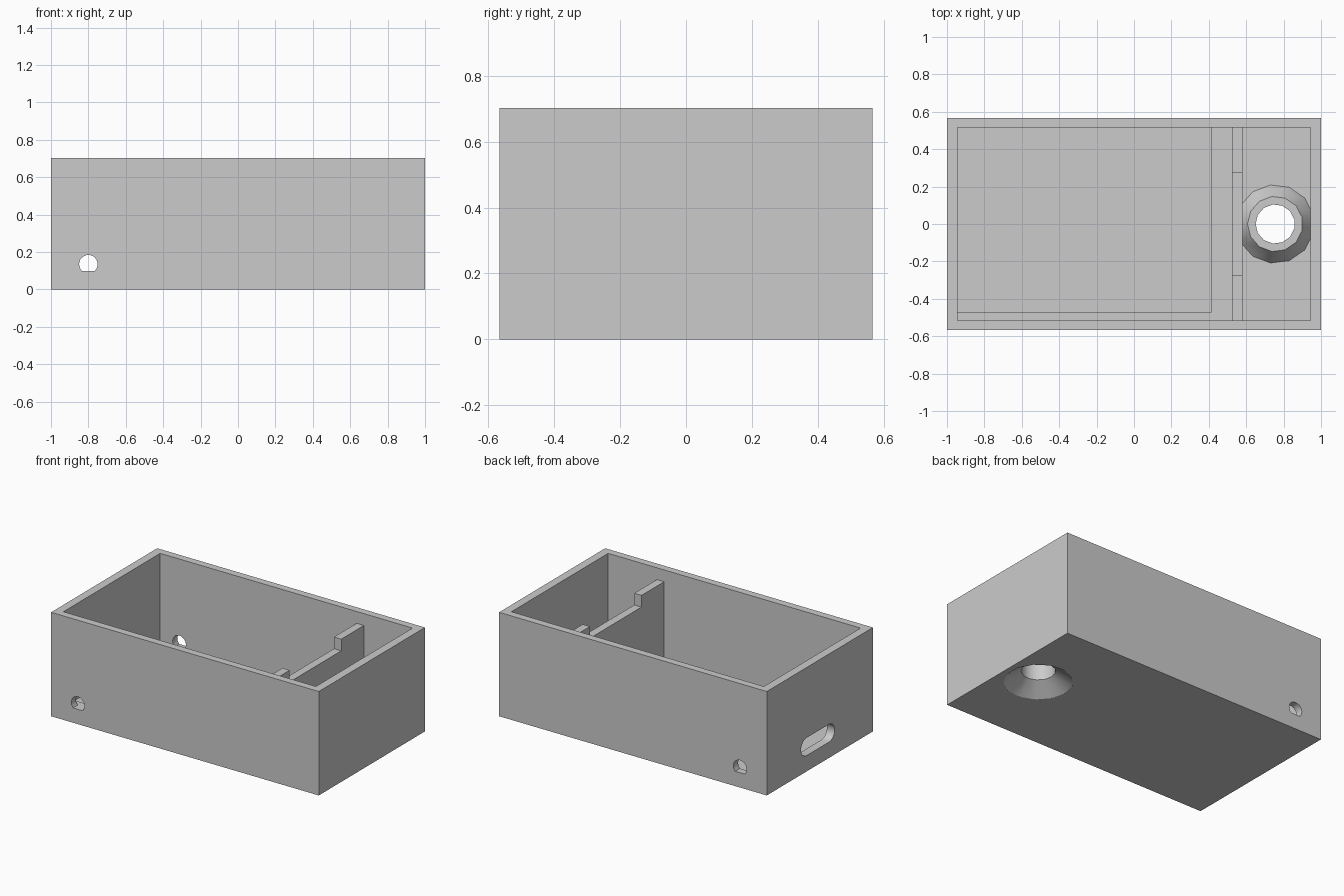
import bpy, bmesh, math
from mathutils import Matrix

if "Cube" in bpy.data.objects:
    bpy.data.objects.remove(bpy.data.objects["Cube"])

grey = bpy.data.materials.new("plain grey")
grey.diffuse_color = (0.6, 0.6, 0.6, 1)
grey.use_nodes = True
grey.node_tree.nodes["Principled BSDF"].inputs["Base Color"].default_value = grey.diffuse_color


def finish(name, bm):
    bmesh.ops.recalc_face_normals(bm, faces=bm.faces)
    mesh = bpy.data.meshes.new(name)
    bm.to_mesh(mesh)
    bm.free()
    mesh.materials.append(grey)
    ob = bpy.data.objects.new(name, mesh)
    bpy.context.collection.objects.link(ob)
    return ob


def box(name, x0, x1, y0, y1, z0, z1):
    bm = bmesh.new()
    m = Matrix.Translation(((x0 + x1) / 2, (y0 + y1) / 2, (z0 + z1) / 2))
    bmesh.ops.create_cube(bm, size=1, matrix=m @ Matrix.Diagonal((x1 - x0, y1 - y0, z1 - z0, 1)))
    return finish(name, bm)


def prism(name, outline, offset):
    """Extrude a closed outline of 3D points along an offset."""
    bm = bmesh.new()
    face = bm.faces.new([bm.verts.new(p) for p in outline])
    ext = bmesh.ops.extrude_face_region(bm, geom=[face], use_keep_orig=True)
    bmesh.ops.translate(bm, vec=offset, verts=[g for g in ext["geom"] if isinstance(g, bmesh.types.BMVert)])
    return finish(name, bm)


def lathe(name, profile, cx, sides):
    """Stack rings of (radius, z) about a vertical axis at x = cx."""
    bm = bmesh.new()
    rings = []
    for r, z in profile:
        angles = [math.pi + math.tau * i / sides for i in range(sides)]
        rings.append([bm.verts.new((cx + r * math.cos(a), r * math.sin(a), z)) for a in angles])
    for lo, hi in zip(rings, rings[1:]):
        for i in range(sides):
            j = (i + 1) % sides
            bm.faces.new((lo[i], lo[j], hi[j], hi[i]))
    bm.faces.new(rings[0])
    bm.faces.new(rings[-1])
    return finish(name, bm)


def boolean(ob, other, operation="DIFFERENCE"):
    mod = ob.modifiers.new("boolean", "BOOLEAN")
    mod.operation, mod.solver, mod.object = operation, "EXACT", other
    bpy.context.view_layer.objects.active = ob
    bpy.ops.object.modifier_apply(modifier=mod.name)
    bpy.data.objects.remove(other)


# Main dimensions
HY, H = 0.566, 0.702
IX, IY = 0.943, 0.516
FLOOR, TRAY = 0.10, 0.056

# Open-topped case with a thick floor
case = box("case", -1, 1, -HY, HY, 0, H)
boolean(case, box("cavity_cutter", -IX, IX, -IY, IY, FLOOR, H + 0.2))

# Round holes through the front and back walls, flat where they meet the floor level
ring = [math.radians(-44.4 + 268.8 * i / 11) for i in range(12)]
boolean(case, prism("side_hole_cutter",
                    [(-0.8 + 0.05 * math.cos(a), -0.8, 0.135 + 0.05 * math.sin(a)) for a in ring],
                    (0, 1.6, 0)))

# Rounded slot in the left wall, centred on the tray
R, HALF, SY, SZ = 0.06, 0.12, 0.022, 0.167
slot_pts = []
for side in (1, -1):
    for i in range(9):
        a = -math.pi / 2 + math.pi * i / 8
        slot_pts.append((-1.1, SY + side * (HALF + R * math.cos(a)), SZ + side * R * math.sin(a)))
boolean(case, prism("slot_cutter", slot_pts, (0.3, 0, 0)))

# Shallow tray sunk into the floor of the large compartment
boolean(case, box("tray_cutter", -IX, 0.412, -0.472, IY, TRAY, FLOOR + 0.05))

# Divider with a shallow notch between its two end posts
LOW, TOP, N, E = 0.543, 0.622, 0.275, 0.01
boolean(case, prism("divider", [(0.525, y, z) for y, z in
                    ((-IY - E, FLOOR - E), (IY + E, FLOOR - E), (IY + E, TOP), (N, TOP),
                     (N, LOW), (-N, LOW), (-N, TOP), (-IY - E, TOP))], (0.054, 0, 0)), "UNION")

# Raised collar around the floor opening, hollowed by a countersink from below
BX = 0.755
boolean(case, lathe("collar", [(0.2165, 0.09), (0.21, 0.10), (0.148, 0.195)], BX, 13), "UNION")
boolean(case, lathe("countersink_cutter",
                    [(0.219, -0.006), (0.212, 0), (0.105, 0.075), (0.105, 0.4)], BX, 13))

# Smooth the round surfaces, keep box edges sharp
bpy.ops.object.select_all(action="DESELECT")
case.select_set(True)
bpy.context.view_layer.objects.active = case
bpy.ops.object.shade_smooth_by_angle(angle=math.radians(30))
